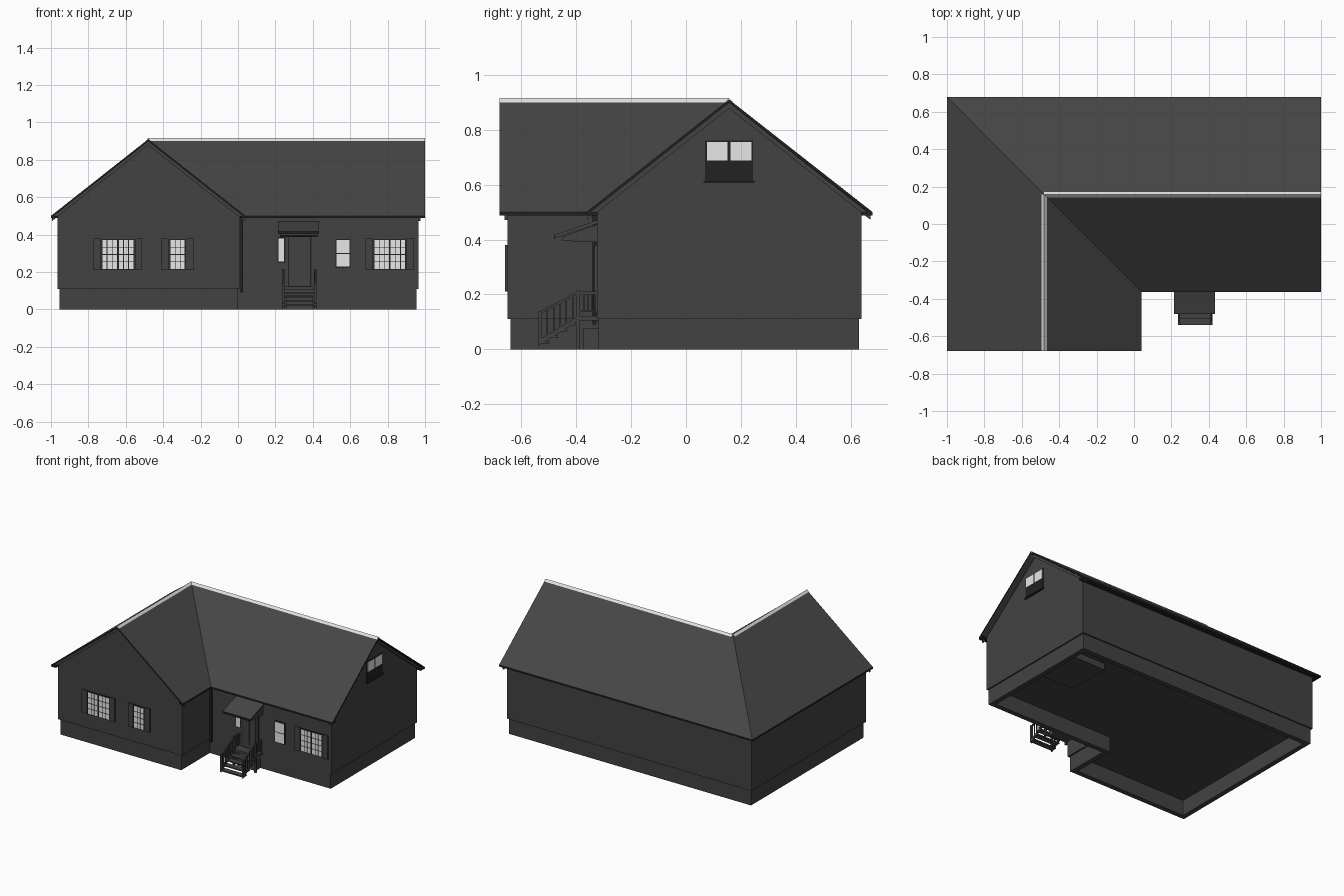
import bpy, bmesh
from mathutils import Vector

cube = bpy.data.objects.get("Cube")
if cube:
    bpy.data.objects.remove(cube, do_unlink=True)


def material(name, v):
    m = bpy.data.materials.new(name)
    m.use_nodes = True
    m.diffuse_color = (v, v, v, 1)
    m.node_tree.nodes["Principled BSDF"].inputs["Base Color"].default_value = (v, v, v, 1)
    return m


SIDING = material("charcoal_siding", 0.055)
ROOF = material("charcoal_shingle", 0.06)
TRIM = material("black_trim", 0.016)
LIGHT = material("pale_glass", 0.8)
CAP = material("pale_ridge_metal", 0.75)


def finish(name, bm, *mats):
    bmesh.ops.recalc_face_normals(bm, faces=bm.faces)
    mesh = bpy.data.meshes.new(name)
    bm.to_mesh(mesh)
    bm.free()
    for m in mats:
        mesh.materials.append(m)
    ob = bpy.data.objects.new(name, mesh)
    bpy.context.collection.objects.link(ob)
    return ob


def boxes(name, bounds, mat):
    """One object from boxes given as (x0, x1, y0, y1, z0, z1)."""
    bm = bmesh.new()
    for x0, x1, y0, y1, z0, z1 in bounds:
        c = bmesh.ops.create_cube(bm, size=1)["verts"]
        for v in c:
            v.co = Vector((x1 if v.co.x > 0 else x0, y1 if v.co.y > 0 else y0, z1 if v.co.z > 0 else z0))
    return finish(name, bm, mat)


def prism(name, profile, axis, a, b, mat):
    """Extrude a 2D profile along an axis from a to b."""
    def place(p, t):
        return {"x": (t, *p), "y": (p[0], t, p[1]), "z": (*p, t)}[axis]
    bm = bmesh.new()
    face = bm.faces.new([bm.verts.new(place(p, a)) for p in profile])
    out = bmesh.ops.extrude_face_region(bm, geom=[face])["geom"]
    shift = Vector(place((0, 0), b - a))
    bmesh.ops.translate(bm, vec=shift, verts=[v for v in out if isinstance(v, bmesh.types.BMVert)])
    return finish(name, bm, mat)


def ell(x0, x1, xi, y0, y1, yi):
    return [(x0, y0), (xi, y0), (xi, yi), (x1, yi), (x1, y1), (x0, y1)]


# Hollow foundation and the walls on top of it
bm = bmesh.new()
ring = ell(-0.955, 0.955, 0.0, -0.64, 0.63, -0.318)
low, high = [[bm.verts.new((*p, z)) for p in ring] for z in (0, 0.112)]
for i in range(len(ring)):
    j = (i + 1) % len(ring)
    bm.faces.new((low[i], low[j], high[j], high[i]))
foundation = finish("foundation", bm, SIDING)
solid = foundation.modifiers.new("thickness", "SOLIDIFY")
solid.thickness, solid.offset, solid.use_even_offset = 0.035, -1, True
prism("walls", ell(-0.965, 0.965, 0.012, -0.65, 0.64, -0.325), "z", 0.11, 0.512, SIDING)
boxes("crawl_space_box", [(0.6, 0.85, 0.1, 0.42, 0.065, 0.111)], SIDING)

# Gables with a rake board each
EAVE, PEAK, RX, RY = 0.5, 0.91, -0.48, 0.157
RUN = 0.52
SLOPE = (PEAK - EAVE) / RUN


def gable(side, centre, axis, wall, out):
    half = 0.485
    top = PEAK - 0.012
    foot = top - SLOPE * half
    tri = [(centre - half, foot - 0.01), (centre + half, foot - 0.01), (centre + half, foot), (centre, top), (centre - half, foot)]
    prism(side + "_gable", tri, axis, wall, wall - 0.02 * out, SIDING)
    tip = top - SLOPE * (RUN - 0.005)
    rake = [(centre - RUN + 0.005, tip), (centre, top), (centre + RUN - 0.005, tip)]
    rake += [(p[0], p[1] - 0.02) for p in reversed(rake)]
    prism(side + "_rake_board", rake, axis, wall, wall + 0.012 * out, SIDING)


gable("front", RX, "y", -0.65, -1)
gable("left", RY, "x", 0.965, 1)

# Roof with dark edges
bm = bmesh.new()
eaves = ell(-1, 1, 0.04, -0.68, 0.68, -0.363)
lo = [bm.verts.new((*p, EAVE)) for p in eaves]
rf, rc, rl = [bm.verts.new((*p, PEAK)) for p in ((RX, -0.68), (RX, RY), (1, RY))]
planes = [(lo[0], rf, rc, lo[5]), (lo[5], rc, rl, lo[4]), (rf, lo[1], lo[2], rc), (lo[2], lo[3], rl, rc)]
top = [bm.faces.new(p) for p in planes]
out = bmesh.ops.extrude_face_region(bm, geom=top, use_keep_orig=True)["geom"]
bmesh.ops.translate(bm, vec=(0, 0, -0.012), verts=[v for v in out if isinstance(v, bmesh.types.BMVert)])
bm.normal_update()
for f in bm.faces:
    f.material_index = 1 if abs(f.normal.z) < 0.1 else 0
finish("roof", bm, ROOF, TRIM)

# Eave gutters, downspout and ridge caps
boxes("eave_gutters", [
    (-0.998, -0.962, -0.679, 0.678, 0.488, 0.5), (-0.99, 0.998, 0.638, 0.678, 0.488, 0.5),
    (0.01, 0.038, -0.679, -0.362, 0.488, 0.5), (0.012, 0.998, -0.361, -0.323, 0.488, 0.5)], TRIM)
boxes("downspout", [(0.013, 0.027, -0.34, -0.326, 0.09, 0.49)], TRIM)
for name, c, axis, a, b in (("wing_ridge_cap", RX, "y", -0.68, RY), ("main_ridge_cap", RY, "x", RX, 1)):
    prism(name, [(c - 0.014, 0.9), (c, 0.915), (c + 0.014, 0.9)], axis, a, b, CAP)


def window(name, u0, u1, z0, z1, sashes, cols, rows, shutters=False, gable_side=False, lit=None):
    """Dark frame with raised panes; u runs along the wall."""
    def slab(a, b, d, c, e):
        return (0.965, 0.965 + d, a, b, c, e) if gable_side else (a, b, wall - d, wall, c, e)
    wall = -0.65 if u0 < 0 else -0.325
    boxes(name + "_frame", [slab(u0 - 0.006, u1 + 0.006, 0.005, z0 - 0.006, z1 + 0.006)], TRIM)
    gap, bar = 0.01, 0.004
    sw = (u1 - u0 - gap * (sashes - 1)) / sashes
    pw, ph = (sw + bar) / cols, (z1 - z0 + bar) / rows
    panes = []
    for s in range(sashes):
        for c in range(cols):
            for r in range(rows):
                if lit is None or r in lit:
                    a, b = u0 + s * (sw + gap) + c * pw, z0 + r * ph
                    panes.append(slab(a, a + pw - bar, 0.008, b, b + ph - bar))
    boxes(name + "_glass", panes, LIGHT)
    if shutters:
        boxes(name + "_shutters", [slab(a, a + 0.04, 0.009, z0 - 0.006, z1 + 0.01)
                                   for a in (u0 - 0.048, u1 + 0.008)], SIDING)
    if gable_side:
        boxes(name + "_sill", [slab(u0 - 0.012, u1 + 0.012, 0.012, z0 - 0.008, z0 - 0.002)], TRIM)


window("wing_double_window", -0.725, -0.56, 0.217, 0.37, 2, 3, 4, True)
window("wing_single_window", -0.36, -0.285, 0.217, 0.37, 1, 3, 4, True)
window("main_double_window", 0.73, 0.893, 0.217, 0.37, 2, 3, 4, True)
window("small_window", 0.526, 0.596, 0.228, 0.37, 1, 1, 2)
window("sidelight", 0.216, 0.247, 0.255, 0.38, 1, 1, 1)
window("gable_window", 0.076, 0.238, 0.615, 0.755, 2, 1, 2, gable_side=True, lit=(1,))

# Door with two raised panels
boxes("door_frame", [(0.266, 0.394, -0.33, -0.325, 0.12, 0.395)], TRIM)
boxes("door", [(0.274, 0.386, -0.334, -0.325, 0.125, 0.388)], SIDING)
boxes("door_panels", [(a, a + 0.04, -0.337, -0.33, 0.15, 0.37) for a in (0.284, 0.336)], SIDING)

# Shed canopy over the door
prism("canopy_body", [(-0.325, 0.39), (-0.45, 0.395), (-0.45, 0.41), (-0.325, 0.455)], "x", 0.225, 0.425, SIDING)
prism("canopy_roof", [(-0.325, 0.457), (-0.478, 0.405), (-0.478, 0.417), (-0.325, 0.47)], "x", 0.215, 0.433, ROOF)
boxes("canopy_fascia", [(0.215, 0.433, -0.481, -0.478, 0.403, 0.417)], TRIM)

# Porch landing, steps and railings
X0, X1 = 0.236, 0.42
boxes("landing", [(X0, X1, -0.395, -0.318, 0.105, 0.122)], SIDING)
boxes("landing_base", [(X0 + 0.02, X1 - 0.02, -0.375, -0.318, 0, 0.075)], SIDING)
STEPS = 4
boxes("step_treads", [(X0, X1, -0.54 + 0.034 * i, -0.5 + 0.034 * i, 0.02 + 0.022 * i, 0.028 + 0.022 * i)
                      for i in range(STEPS)], SIDING)
posts, balusters, rails = [], [], []
for n, x in enumerate((X0, X1 - 0.012)):
    prism("stringer_%d" % n, [(-0.54, 0.012), (-0.39, 0.105), (-0.39, 0.122), (-0.54, 0.032)], "x", x, x + 0.01, SIDING)
    prism("stair_rail_%d" % n, [(-0.535, 0.127), (-0.395, 0.2), (-0.395, 0.21), (-0.535, 0.137)], "x", x, x + 0.01, SIDING)
    posts.append((x - 0.001, x + 0.013, -0.4, -0.386, 0, 0.215))
    posts.append((x - 0.001, x + 0.013, -0.538, -0.526, 0.02, 0.14))
    rails.append((x, x + 0.01, -0.395, -0.325, 0.2, 0.21))
    rails.append((x, x + 0.01, -0.395, -0.325, 0.135, 0.141))
    for i in range(4):
        y = -0.375 + 0.015 * i
        balusters.append((x + 0.002, x + 0.008, y, y + 0.005, 0.137, 0.203))
    for i in range(5):
        y = -0.508 + 0.023 * i
        rise = (y + 0.535) * 0.55
        balusters.append((x + 0.002, x + 0.008, y, y + 0.006, 0.025 + rise, 0.131 + rise))
boxes("porch_posts", posts, SIDING)
boxes("landing_rails", rails, SIDING)
boxes("balusters", balusters, SIDING)
